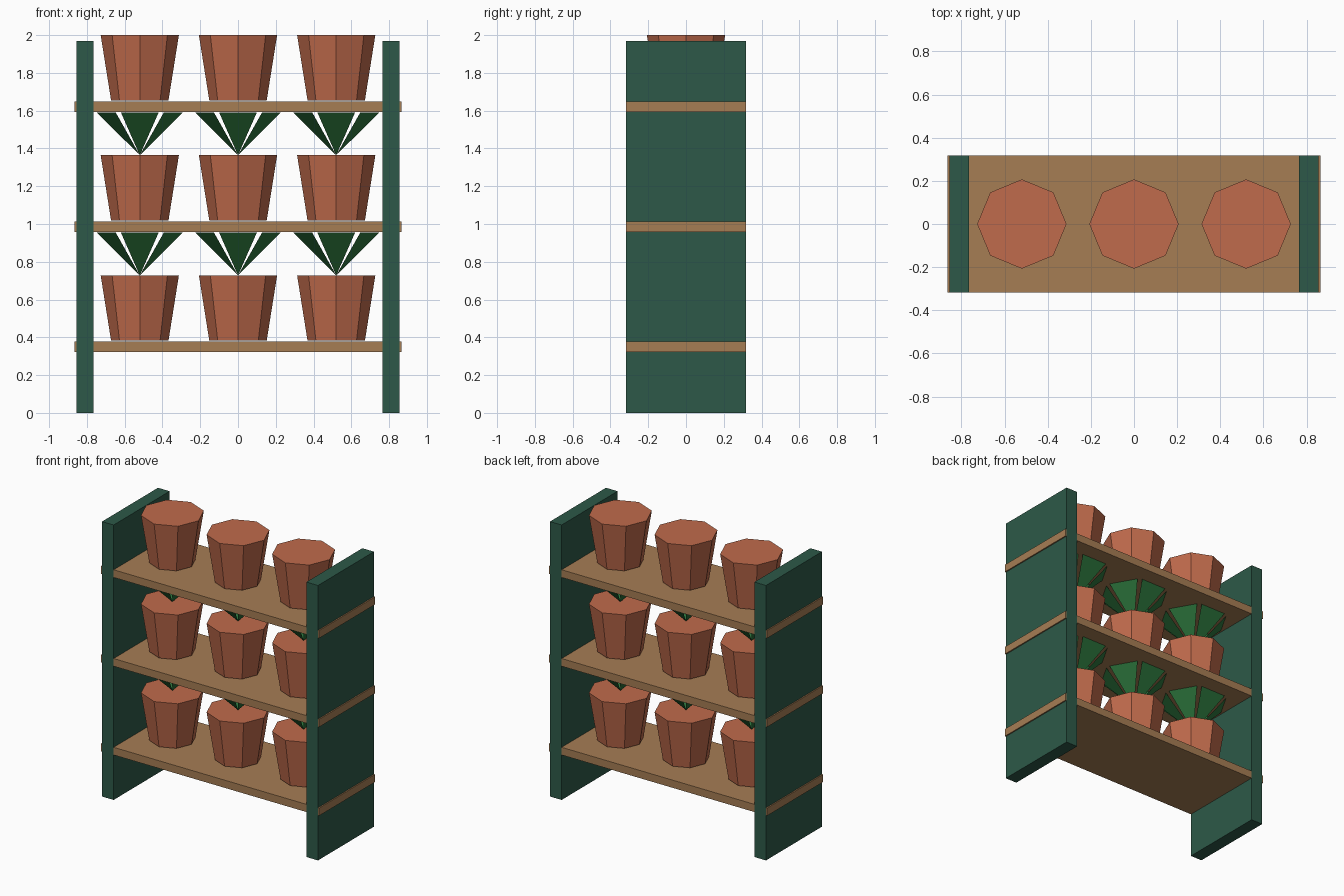
import bpy, bmesh, math
from mathutils import Matrix

if "Cube" in bpy.data.objects:
    bpy.data.objects.remove(bpy.data.objects["Cube"])


def material(name, r, g, b):
    lin = [(c / 255 / 12.92) if c / 255 <= 0.04045 else ((c / 255 + 0.055) / 1.055) ** 2.4
           for c in (r, g, b)]
    m = bpy.data.materials.new(name)
    m.diffuse_color = (*lin, 1)
    m.use_nodes = True
    m.node_tree.nodes["Principled BSDF"].inputs["Base Color"].default_value = m.diffuse_color
    return m


wood = material("shelf_wood", 166, 125, 84)
green = material("frame_green", 45, 89, 72)
clay = material("terracotta", 192, 107, 76)
leaf = material("leaf_green", 46, 120, 62)


def add(name, bm, mat):
    me = bpy.data.meshes.new(name)
    bm.to_mesh(me)
    bm.free()
    me.materials.append(mat)
    ob = bpy.data.objects.new(name, me)
    bpy.context.collection.objects.link(ob)
    return ob


def box(name, x, y, z0, z1, half_x, half_y, mat):
    bm = bmesh.new()
    bmesh.ops.create_cube(bm, size=1, matrix=Matrix.Translation((x, y, (z0 + z1) / 2))
                          @ Matrix.Diagonal((2 * half_x, 2 * half_y, z1 - z0, 1)))
    return add(name, bm, mat)


def pot(x, z):
    # eight-sided tapered pot with a flat top, corners on the axes
    bm = bmesh.new()
    rings = [[bm.verts.new((x + r * math.cos(k * math.pi / 4), r * math.sin(k * math.pi / 4), h))
              for k in range(8)] for r, h in ((0.152, z), (0.207, z + 0.345))]
    low, top = rings
    for k in range(8):
        n = (k + 1) % 8
        bm.faces.new((low[k], low[n], top[n], top[k]))
    bm.faces.new(top)
    bm.faces.new(low[::-1])
    add("pot", bm, clay)


def plant(x, z):
    # six flat triangular leaves fanning out from one point
    bm = bmesh.new()
    r, w, h = 0.205, 0.1, 0.227
    for k in range(6):
        turn = Matrix.Translation((x, 0, z)) @ Matrix.Rotation(math.radians(30 + 60 * k), 4, 'Z')
        vs = [bm.verts.new(p) for p in ((0, 0, 0), (r, -w, h), (r, w, h))]
        bmesh.ops.transform(bm, matrix=turn, verts=vs)
        bm.faces.new(vs)
    add("plant_leaves", bm, leaf)


# side panels
for side, name in ((-1, "left_panel"), (1, "right_panel")):
    box(name, side * 0.81, 0, 0, 1.97, 0.046, 0.317, green)

# shelves with their pots; the top row has bare pots
for level in range(3):
    z = 0.322 + 0.636 * level
    box("shelf", 0, 0, z, z + 0.055, 0.865, 0.3165, wood)
    for x in (-0.52, 0, 0.52):
        pot(x, z + 0.061)
        if level < 2:
            plant(x, z + 0.406)
